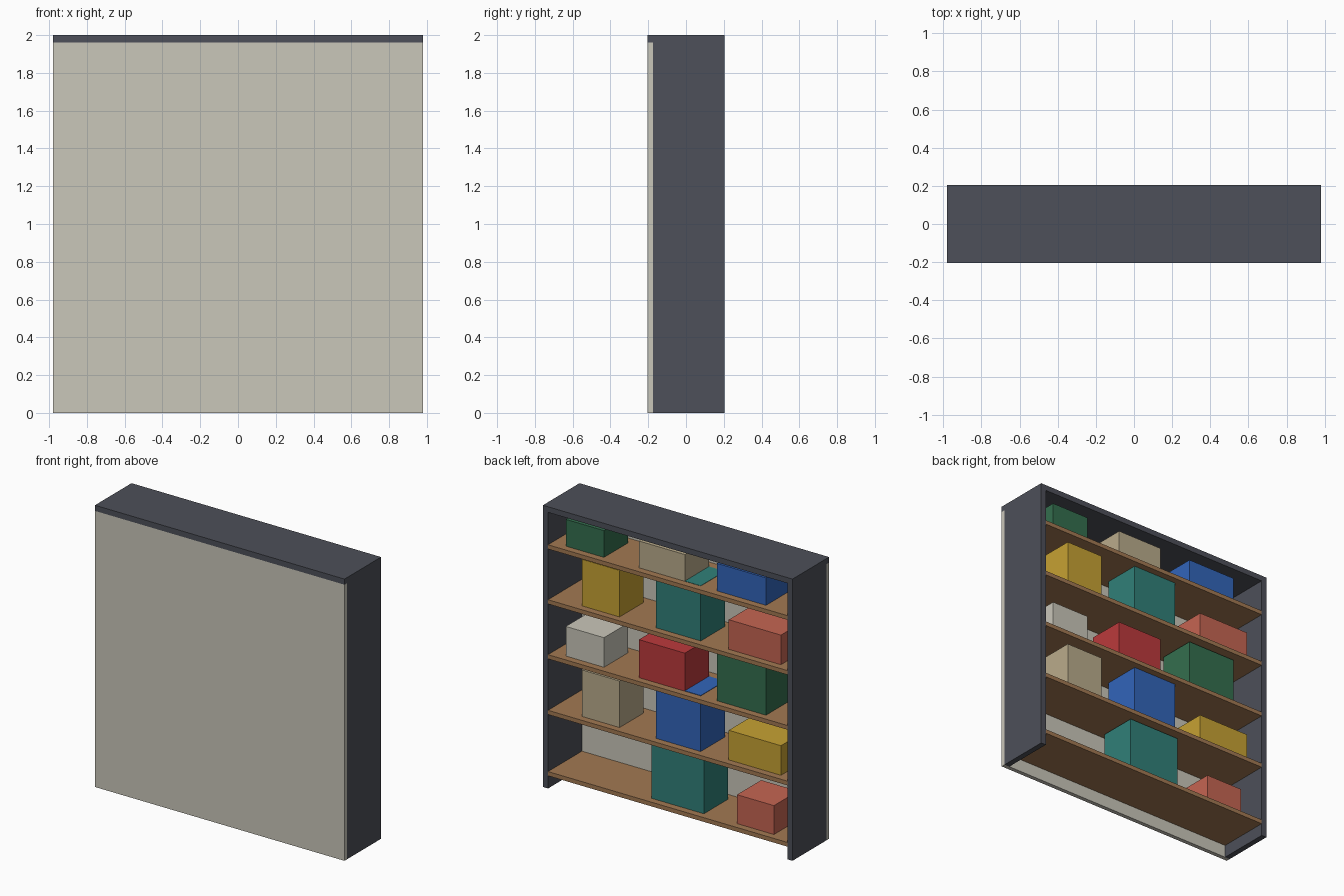
import bpy

cube = bpy.data.objects.get("Cube")
if cube:
    bpy.data.objects.remove(cube, do_unlink=True)


def make_material(name, rgb):
    mat = bpy.data.materials.new(name)
    mat.use_nodes = True
    mat.diffuse_color = (*rgb, 1)
    mat.node_tree.nodes["Principled BSDF"].inputs["Base Color"].default_value = (*rgb, 1)
    return mat


slate = make_material("slate frame", (0.075, 0.08, 0.10))
pale = make_material("pale grey", (0.59, 0.57, 0.49))
wood = make_material("wood", (0.36, 0.19, 0.085))
green = make_material("green", (0.034, 0.156, 0.076))
beige = make_material("beige", (0.49, 0.41, 0.26))
blue = make_material("blue", (0.032, 0.13, 0.49))
yellow = make_material("yellow", (0.57, 0.36, 0.033))
teal = make_material("teal", (0.03, 0.216, 0.19))
coral = make_material("coral", (0.56, 0.13, 0.085))
red = make_material("red", (0.50, 0.042, 0.045))


def block(name, mat, x, y, z):
    """Box spanning the given (low, high) range on each axis."""
    spans = (x, y, z)
    bpy.ops.mesh.primitive_cube_add(size=1, location=[(a + b) / 2 for a, b in spans])
    ob = bpy.context.object
    ob.name = name
    ob.scale = [b - a for a, b in spans]
    bpy.ops.object.transform_apply(location=False, rotation=False, scale=True)
    ob.data.materials.append(mat)
    return ob


HALF_W, HALF_D, HEIGHT = 0.98, 0.205, 2.0
BOARD, THIN = 0.04, 0.03
INNER_W = HALF_W - BOARD
PANEL_Y = -HALF_D + THIN
ROOF_Z = HEIGHT - BOARD

# Frame: closed panel on the front, open at the back
block("top_board", slate, (-HALF_W, HALF_W), (-HALF_D, HALF_D), (ROOF_Z, HEIGHT))
block("front_panel", pale, (-HALF_W, HALF_W), (-HALF_D, PANEL_Y), (0, ROOF_Z))
block("left_side", slate, (INNER_W, HALF_W), (PANEL_Y, HALF_D), (0, ROOF_Z))
block("right_side", slate, (-HALF_W, -INNER_W), (PANEL_Y, HALF_D), (0, ROOF_Z))

# Shelves from the top down, each with boxes: colour, centre x, width, height
rows = [
    (1.73, [(green, 0.685, 0.30, 0.19), (beige, 0.08, 0.36, 0.19), (blue, -0.545, 0.385, 0.195)]),
    (1.34, [(yellow, 0.56, 0.295, 0.33), (teal, -0.05, 0.35, 0.392), (coral, -0.65, 0.41, 0.21)]),
    (0.95, [(pale, 0.685, 0.30, 0.21), (red, 0.08, 0.36, 0.27), (green, -0.545, 0.385, 0.345)]),
    (0.555, [(beige, 0.56, 0.295, 0.33), (blue, -0.05, 0.35, 0.398), (yellow, -0.65, 0.41, 0.21)]),
    (0.12, [(teal, -0.045, 0.41, 0.39), (coral, -0.655, 0.29, 0.205)]),
]
BOX_Y = (-0.115, 0.156)
for level, (z, boxes) in enumerate(rows, 1):
    block(f"shelf_{level}", wood, (-INNER_W, INNER_W), (PANEL_Y, HALF_D), (z - THIN, z))
    for i, (mat, cx, w, h) in enumerate(boxes, 1):
        block(f"storage_box_{level}_{i}", mat, (cx - w / 2, cx + w / 2), BOX_Y, (z, z + h))
